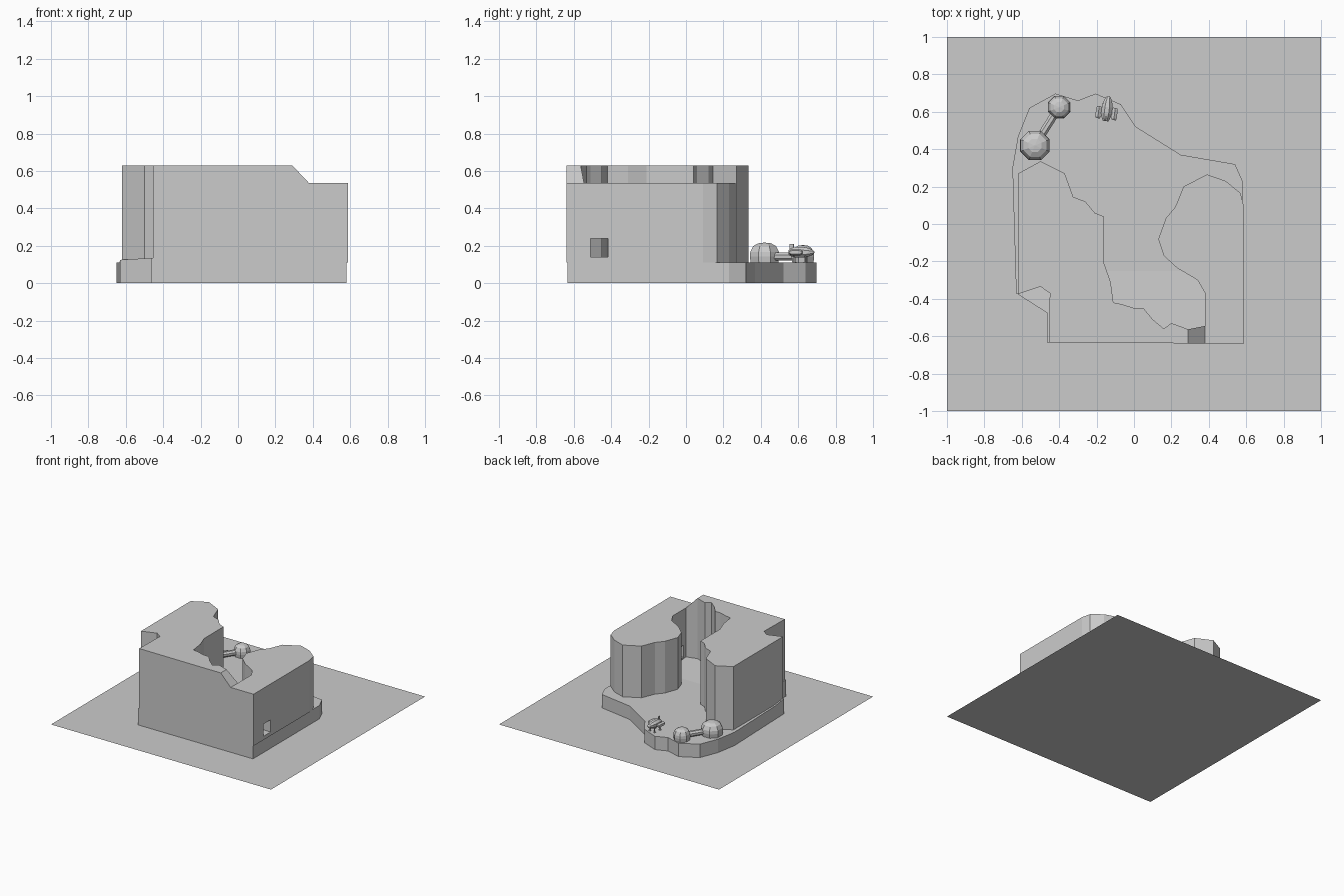
import bpy, bmesh, math
from mathutils import Vector, Matrix

if "Cube" in bpy.data.objects:
    bpy.data.objects.remove(bpy.data.objects["Cube"])


def finish(bm, name):
    bmesh.ops.recalc_face_normals(bm, faces=bm.faces)
    me = bpy.data.meshes.new(name)
    bm.to_mesh(me)
    bm.free()
    ob = bpy.data.objects.new(name, me)
    bpy.context.collection.objects.link(ob)
    return ob


def prism(bm, pts, z0, tops, caps):
    """Walls around an outline, a bottom, and top faces given as index loops."""
    lo = [bm.verts.new((x, y, z0)) for x, y in pts]
    hi = [bm.verts.new((p[0], p[1], z)) for p, z in zip(pts, tops)]
    n = len(pts)
    for i in range(n):
        j = (i + 1) % n
        bm.faces.new((lo[i], lo[j], hi[j], hi[i]))
    bm.faces.new(lo[::-1])
    for c in caps:
        bm.faces.new([hi[i] for i in c])


def lathe(bm, profile, sides, mat):
    """Revolve (radius, height) rings about local z, then place with mat."""
    rings = [[bm.verts.new(mat @ Vector((r * math.cos(a), r * math.sin(a), h)))
              for a in [2 * math.pi * (k + .5) / sides for k in range(sides)]]
             for r, h in profile]
    for a, b in zip(rings, rings[1:]):
        for k in range(sides):
            m = (k + 1) % sides
            bm.faces.new((a[k], a[m], b[m], b[k]))
    bm.faces.new(rings[0][::-1])
    bm.faces.new(rings[-1])


def box(bm, center, size, mat=Matrix()):
    bmesh.ops.create_cube(bm, size=1, matrix=mat @ Matrix.Translation(center)
                          @ Matrix.Diagonal((*size, 1)))


# Ground sheet
bm = bmesh.new()
bmesh.ops.create_grid(bm, x_segments=1, y_segments=1, size=1)
finish(bm, "ground")

# Low plateau, rising slightly toward the front
base = [(-.65, .30), (-.63, -.37), (-.465, -.475), (-.465, -.634), (.58, -.634),
        (.58, .23), (.54, .32), (.25, .37), (.01, .52), (-.07, .64), (-.205, .697),
        (-.30, .66), (-.42, .697), (-.56, .62), (-.62, .47)]
bm = bmesh.new()
prism(bm, base, 0, [.11] * len(base), [range(len(base))])
bmesh.ops.bisect_plane(bm, geom=bm.verts[:] + bm.edges[:] + bm.faces[:],
                       plane_co=(0, -.25, 0), plane_no=(0, 1, 0))
for v in bm.verts:
    if v.co.z > .1 and v.co.y < -.25:
        v.co.z += .025 * min(1, (-.25 - v.co.y) / .2)
finish(bm, "plateau")

# Cliff: tall left arm, short slope, lower right arm
left = [(.29, -.638), (-.455, -.634), (-.45, -.37), (-.50, -.335), (-.62, -.375),
        (-.62, .27), (-.50, .335), (-.37, .27), (-.325, .145), (-.26, .12),
        (-.21, .06), (-.16, .04), (-.16, -.21), (-.125, -.31), (-.11, -.42),
        (-.06, -.43), (0, -.45), (.05, -.45), (.10, -.51), (.16, -.56),
        (.20, -.53), (.29, -.563)]
right = [(.38, -.545), (.38, -.37), (.34, -.30), (.23, -.235), (.16, -.17),
         (.13, -.08), (.17, .03), (.22, .09), (.265, .20), (.39, .265),
         (.49, .23), (.57, .165), (.588, .09), (.588, -.638), (.38, -.638)]
nl, nr = len(left), len(right)
bm = bmesh.new()
prism(bm, left + right, .11, [.63] * nl + [.535] * nr,
      [range(nl), range(nl, nl + nr), (nl - 1, nl, nl + nr - 1, 0)])
cliff = finish(bm, "cliff")

# Tunnel through the right cliff wall
bm = bmesh.new()
box(bm, (.49, -.463, .19), (.30, .094, .10))
cutter = finish(bm, "tunnel_cutter")
cutter.hide_render = True
mod = cliff.modifiers.new("tunnel", 'BOOLEAN')
mod.operation, mod.solver, mod.object = 'DIFFERENCE', 'EXACT', cutter
bpy.context.view_layer.objects.active = cliff
bpy.ops.object.modifier_apply(modifier=mod.name)
bpy.data.objects.remove(cutter)

# Two habitat domes joined by a corridor
domes = [((-.53, .42), .085, 1), ((-.40, .625), .065, .88)]
for i, ((x, y), r, s) in enumerate(domes):
    bm = bmesh.new()
    lathe(bm, [(r * .94, 0), (r, .035 * s), (r * .97, .06 * s), (r * .78, .09 * s),
               (r * .45, .105 * s), (r * .02, .109 * s)], 8,
          Matrix.Translation((x, y, .108)))
    finish(bm, f"dome_{i + 1}")
a, b = [Vector((*d[0], .142)) for d in domes]
bm = bmesh.new()
lathe(bm, [(.023, 0), (.023, (b - a).length)], 8,
      Matrix.Translation(a) @ (b - a).to_track_quat('Z', 'Y').to_matrix().to_4x4())
finish(bm, "corridor")

# Small lander: hull along local y, mirrored engines, wings and legs
place = Matrix.Translation((-.145, .61, .165)) @ Matrix.Rotation(-.12, 4, 'Z')
along = place @ Matrix.Rotation(-math.pi / 2, 4, 'X')
bm = bmesh.new()
lathe(bm, [(.016, -.06), (.024, -.045), (.031, -.02), (.031, .015), (.025, .045),
           (.014, .068), (.004, .076)], 8, along)
finish(bm, "lander_hull")
eng, legs = bmesh.new(), bmesh.new()
for s in (-1, 1):
    lathe(eng, [(.012, -.05), (.017, -.04), (.017, .005), (.012, .016)], 6,
          place @ Matrix.Translation((s * .043, 0, 0)) @ Matrix.Rotation(-math.pi / 2, 4, 'X'))
    box(eng, (s * .028, -.018, 0), (.03, .035, .012), place)
    for y in (-.03, .03):
        box(legs, (s * .024, y, -.037), (.006, .006, .04), place)
        box(legs, (s * .024, y, -.053), (.014, .014, .005), place)
box(eng, (0, -.045, .03), (.005, .022, .03), place)
finish(eng, "lander_engines")
finish(legs, "lander_legs")
